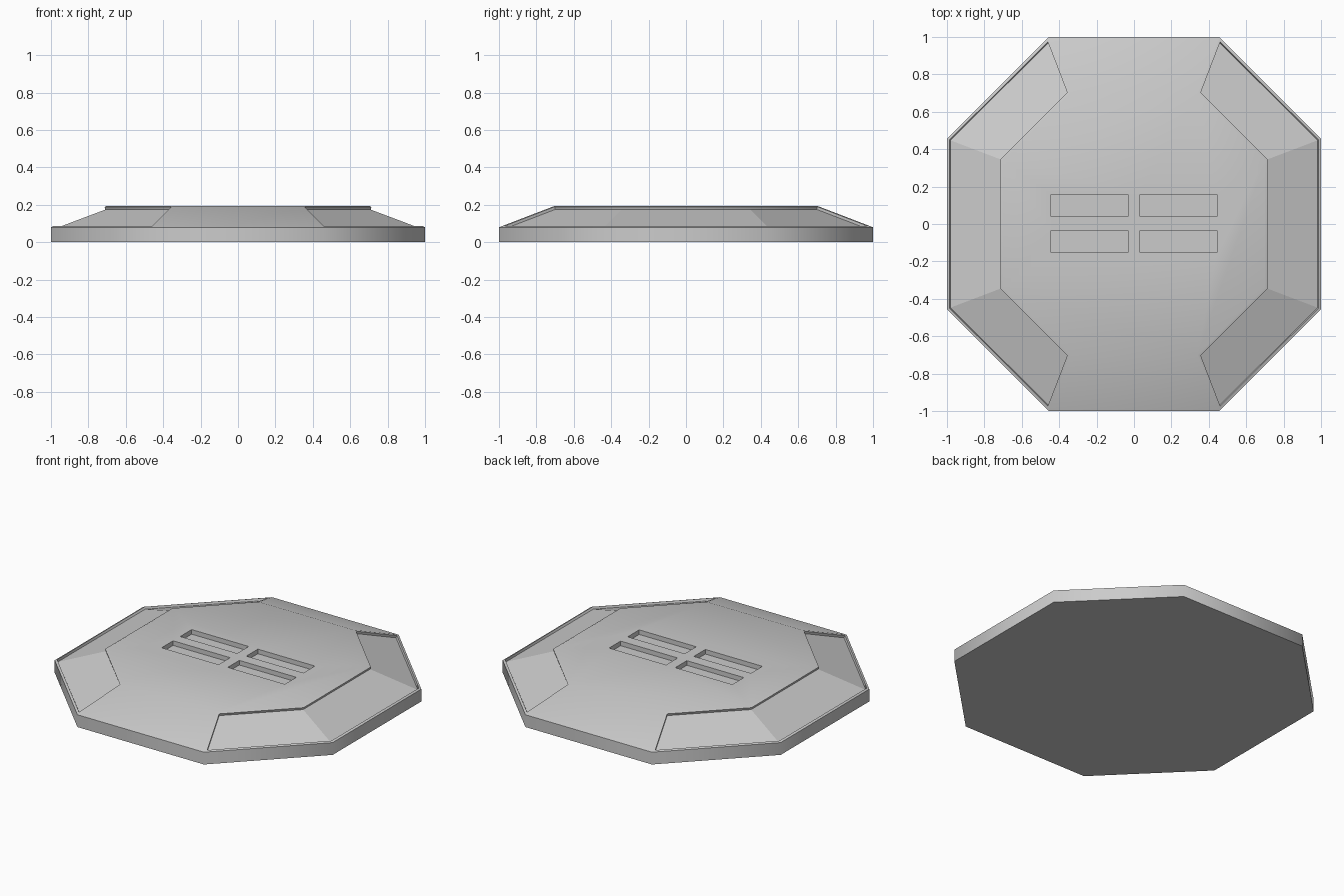
import bpy, bmesh, math

if "Cube" in bpy.data.objects:
    bpy.data.objects.remove(bpy.data.objects["Cube"])

def octagon(bm, wide, narrow, z):
    pts = [(wide, -narrow), (wide, narrow), (narrow, wide), (-narrow, wide),
           (-wide, narrow), (-wide, -narrow), (-narrow, -wide), (narrow, -wide)]
    return [bm.verts.new((x, y, z)) for x, y in pts]

# Octagonal plate: vertical rim, sloped shoulder, flat top
bm = bmesh.new()
rings = [octagon(bm, 1.0, 0.455, 0.0), octagon(bm, 1.0, 0.455, 0.08),
         octagon(bm, 0.70, 0.34, 0.195)]
for lower, upper in zip(rings, rings[1:]):
    for i in range(8):
        j = (i + 1) % 8
        bm.faces.new((lower[i], lower[j], upper[j], upper[i]))
bm.faces.new(rings[0][::-1])
bm.faces.new(rings[2])
bm.normal_update()

# Recessed panels: three joined slopes on the left and three on the right
for side in (1, -1):
    panels = [f for f in bm.faces if 0.3 < f.normal.z < 0.99
              and f.calc_center_median().x * side > 0.3]
    bmesh.ops.inset_region(bm, faces=panels, thickness=0.015, use_even_offset=True)
    bm.normal_update()
    bmesh.ops.inset_region(bm, faces=panels, thickness=0.0005, depth=-0.015,
                           use_even_offset=True)
    bm.normal_update()
mesh = bpy.data.meshes.new("octagonal_plate")
bm.to_mesh(mesh)
bm.free()
plate = bpy.data.objects.new("octagonal_plate", mesh)
bpy.context.collection.objects.link(plate)

# Four shallow rectangular slots in the top
bm = bmesh.new()
for x in (-0.238, 0.238):
    for y in (-0.093, 0.098):
        box = bmesh.ops.create_cube(bm, size=1.0)["verts"]
        bmesh.ops.scale(bm, vec=(0.41, 0.118, 0.1), verts=box)
        bmesh.ops.translate(bm, vec=(x, y, 0.215), verts=box)
cut_mesh = bpy.data.meshes.new("slot_cutter")
bm.to_mesh(cut_mesh)
bm.free()
cutter = bpy.data.objects.new("slot_cutter", cut_mesh)
bpy.context.collection.objects.link(cutter)
cutter.hide_render = True
mod = plate.modifiers.new("slots", "BOOLEAN")
mod.operation = "DIFFERENCE"
mod.solver = "EXACT"
mod.object = cutter
bpy.context.view_layer.objects.active = plate
plate.select_set(True)
bpy.ops.object.modifier_apply(modifier=mod.name)
bpy.data.objects.remove(cutter)

# Smooth body with crisp edges, flat panels
mesh = plate.data
mesh.polygons.foreach_set("use_smooth", [True] * len(mesh.polygons))
mesh.set_sharp_from_angle(angle=math.radians(50))
for f in mesh.polygons:
    if 0.3 < f.normal.z < 0.99 and abs(f.center.x) > 0.3 and f.area > 0.1:
        f.use_smooth = False
